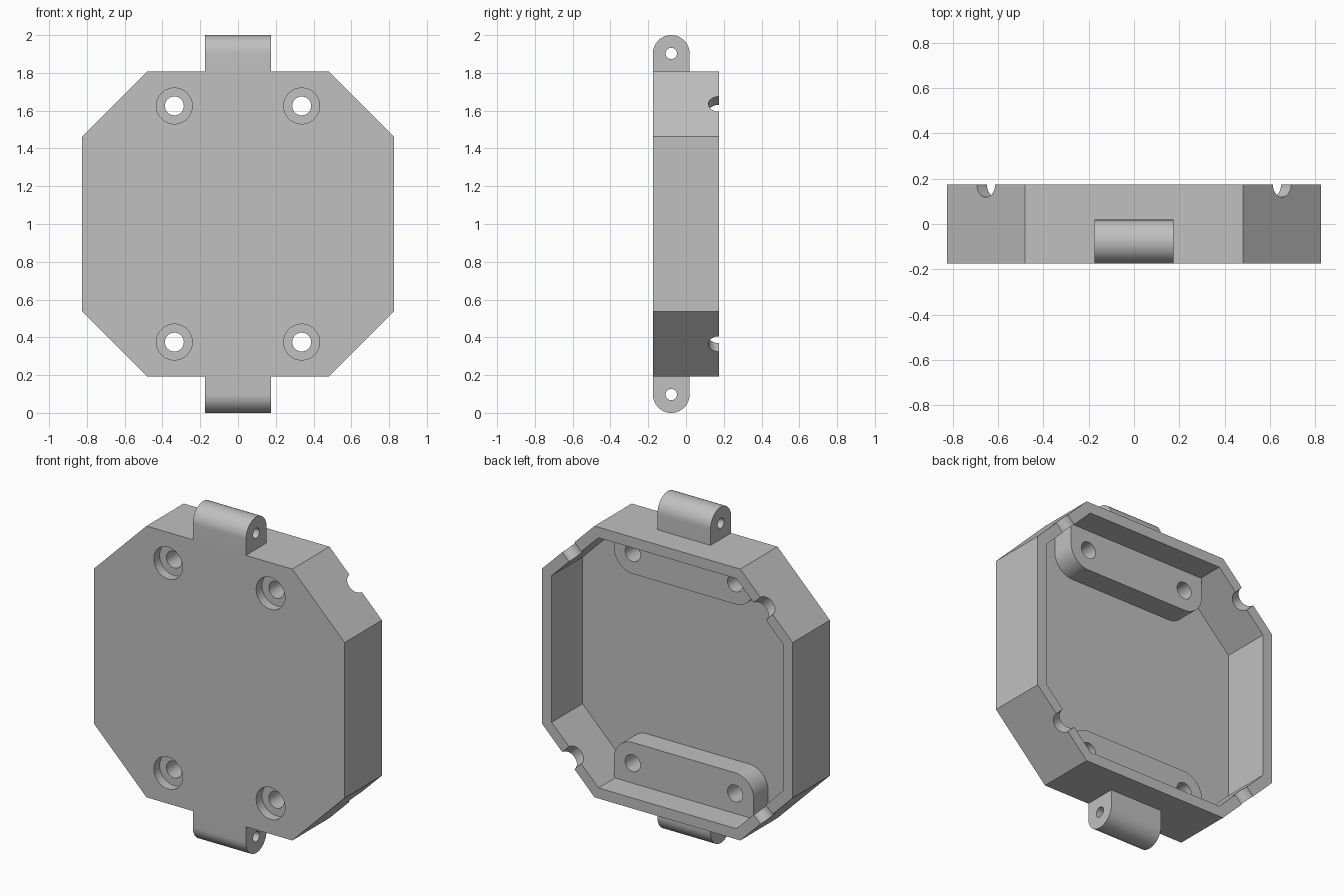
import bpy, bmesh, math
from mathutils import Matrix, Vector

cube = bpy.data.objects.get("Cube")
if cube:
    bpy.data.objects.remove(cube, do_unlink=True)

grey = bpy.data.materials.new("plain_grey")
grey.use_nodes = True
colour = (0.53, 0.53, 0.53, 1)
grey.diffuse_color = colour
grey.node_tree.nodes["Principled BSDF"].inputs["Base Color"].default_value = colour

MID = 1.0             # height of the centre
FRONT, BACK = -0.175, 0.175
FLOOR, BOSS_TOP = -0.115, 0.02
HALF_W, HALF_H, CHAMFER, WALL = 0.825, 0.8075, 0.345, 0.063
HOLE_X, HOLE_Z = 0.337, 0.625
LUG_Y, LUG_R = -0.078, 0.097


def prism(name, points, near, far, matrix=Matrix()):
    """Extrude an XZ outline along Y from near to far."""
    bm = bmesh.new()
    face = bm.faces.new([bm.verts.new((x, near, z)) for x, z in points])
    out = bmesh.ops.extrude_face_region(bm, geom=[face])
    moved = [g for g in out["geom"] if isinstance(g, bmesh.types.BMVert)]
    bmesh.ops.translate(bm, verts=moved, vec=(0, far - near, 0))
    bmesh.ops.recalc_face_normals(bm, faces=bm.faces)
    bm.transform(matrix)
    mesh = bpy.data.meshes.new(name)
    bm.to_mesh(mesh)
    bm.free()
    mesh.materials.append(grey)
    obj = bpy.data.objects.new(name, mesh)
    bpy.context.collection.objects.link(obj)
    return obj


def arc(x, z, r, start=0, sweep=360, steps=48):
    count = steps if sweep == 360 else steps + 1
    angles = [math.radians(start + sweep * i / steps) for i in range(count)]
    return [(x + r * math.cos(a), z + r * math.sin(a)) for a in angles]


def octagon(inset):
    w, h = HALF_W - inset, HALF_H - inset
    c = CHAMFER - inset * (2 - math.sqrt(2))
    quarter = [(w, h - c), (w - c, h)]
    half = quarter + [(-x, z) for x, z in reversed(quarter)]
    return [(x, MID + z) for x, z in half] + [(-x, MID - z) for x, z in half]


def cut(obj, cutters):
    for cutter in cutters:
        cutter.hide_render = True
        mod = obj.modifiers.new("cut", "BOOLEAN")
        mod.operation, mod.solver, mod.object = "DIFFERENCE", "EXACT", cutter
        with bpy.context.temp_override(object=obj, active_object=obj):
            bpy.ops.object.modifier_apply(modifier=mod.name)


# Octagonal tray, open at the back
shell = prism("tray_shell", octagon(0), FRONT, BACK)
parts = [shell]
helpers = [prism("cavity_cutter", octagon(WALL), FLOOR, BACK + 0.1)]

# Half-round wire notches in the rim, one across each slanted wall
for sx in (-1, 1):
    for sz in (-1, 1):
        place = (Matrix.Translation((sx * (HALF_W - CHAMFER / 2), BACK,
                                     MID + sz * (HALF_H - CHAMFER / 2)))
                 @ Matrix.Rotation(sx * sz * math.pi / 4, 4, "Y")
                 @ Matrix.Rotation(math.pi / 2, 4, "X"))
        helpers.append(prism("notch_cutter", arc(0, 0, 0.057), -0.2, 0.2, place))

# Screw holes with counterbores
drills = []
for sx in (-1, 1):
    for sz in (-1, 1):
        x, z = sx * HOLE_X, MID + sz * HOLE_Z
        drills.append(prism("drill_cutter", arc(x, z, 0.05), -0.4, 0.4))
        helpers.append(prism("counterbore_cutter", arc(x, z, 0.095), -0.4, FRONT + 0.055))
cut(shell, helpers + drills)

turn = Matrix.Rotation(math.pi / 2, 4, "Z")
for label, s in (("upper", 1), ("lower", -1)):
    # Screw boss: rounded towards the middle, square against the wall
    r = 0.123
    wall_z = HALF_H - WALL
    outline = ([(-HOLE_X - r, wall_z)]
               + arc(-HOLE_X, HOLE_Z, r, 180, 90, 16)
               + arc(HOLE_X, HOLE_Z, r, 270, 90, 16)
               + [(HOLE_X + r, wall_z)])
    boss = prism(label + "_screw_boss", [(x, MID + s * z) for x, z in outline], FLOOR, BOSS_TOP)
    cut(boss, drills)
    parts.append(boss)

    # Hinge lug with a cross hole for the pin
    tip = 1.0 - LUG_R
    outline = ([(LUG_Y + LUG_R, HALF_H)] + arc(LUG_Y, tip, LUG_R, 0, 180, 32)
               + [(LUG_Y - LUG_R, HALF_H)])
    lug = prism(label + "_hinge_lug", [(y, MID + s * z) for y, z in outline],
                -0.175, 0.175, turn)
    pin = prism("pin_cutter", arc(LUG_Y, MID + s * tip, 0.03), -0.4, 0.4, turn)
    cut(lug, [pin])
    helpers.append(pin)
    parts.append(lug)

for helper in helpers + drills:
    bpy.data.objects.remove(helper, do_unlink=True)

# Smooth the round walls, keep the edges sharp
bpy.ops.object.select_all(action="DESELECT")
for part in parts:
    part.select_set(True)
bpy.context.view_layer.objects.active = shell
bpy.ops.object.shade_smooth_by_angle(angle=math.radians(30))
